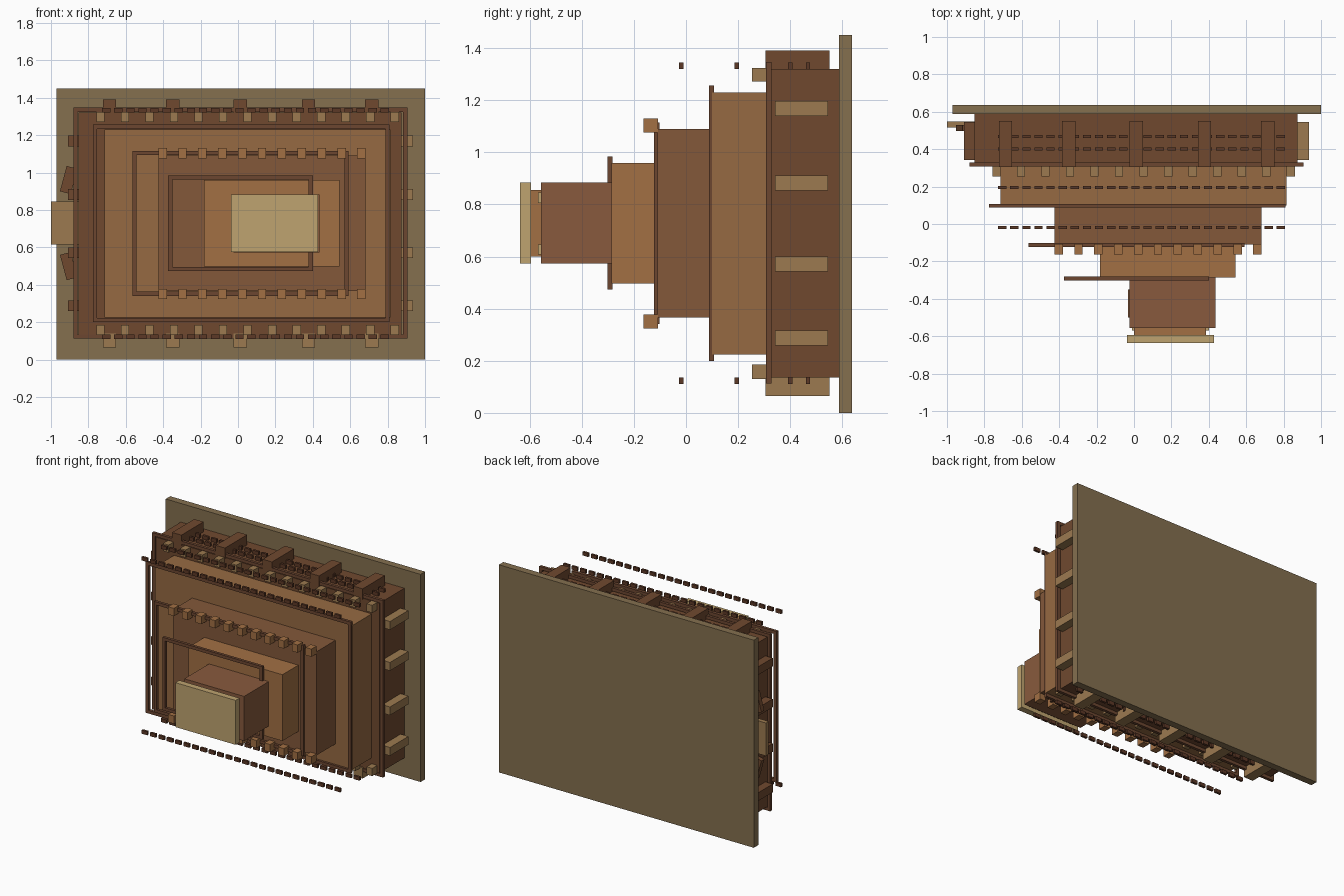
import bpy, bmesh
from math import radians
from mathutils import Matrix, Vector

if "Cube" in bpy.data.objects:
    bpy.data.objects.remove(bpy.data.objects["Cube"])


def mat(name, hexcol):
    m = bpy.data.materials.new(name)
    rgb = [int(hexcol[i:i + 2], 16) / 255 for i in (0, 2, 4)]
    m.diffuse_color = [((c + 0.055) / 1.055) ** 2.4 for c in rgb] + [1]
    m.use_nodes = True
    m.node_tree.nodes["Principled BSDF"].inputs["Base Color"].default_value = m.diffuse_color
    return m


PLATE = mat("olive_brown", "85704f")
DARK = mat("dark_brown", "70492f")
TRIM = mat("trim_brown", "6c4630")
OAK = mat("oak", "966a42")
WALNUT = mat("walnut", "83583a")
AMBER = mat("amber", "a27044")
RUSSET = mat("russet", "885a3d")
TAN = mat("tan", "9c7a50")
PALE = mat("pale", "bfa470")
DASH = mat("dash_brown", "5c3826")


def boxes(name, material, spans, tilt=0):
    """One object from boxes, each given as (x0, x1, y0, y1, z0, z1)."""
    bm = bmesh.new()
    for x0, x1, y0, y1, z0, z1 in spans:
        c = Vector(((x0 + x1) / 2, (y0 + y1) / 2, (z0 + z1) / 2))
        bmesh.ops.create_cube(bm, size=1, matrix=Matrix.Translation(c)
                              @ Matrix.Rotation(radians(tilt), 4, 'Y')
                              @ Matrix.Diagonal((x1 - x0, y1 - y0, z1 - z0, 1)))
    me = bpy.data.meshes.new(name)
    bm.to_mesh(me)
    bm.free()
    me.materials.append(material)
    ob = bpy.data.objects.new(name, me)
    bpy.context.collection.objects.link(ob)
    return ob


def frame(name, x0, x1, y0, y1, z0, z1, w=0.022):
    """Open rectangular border made of four bars."""
    boxes(name, TRIM, [(x0, x1, y0, y1, z0, z0 + w), (x0, x1, y0, y1, z1 - w, z1),
                       (x0, x0 + w, y0, y1, z0 + w, z1 - w),
                       (x1 - w, x1, y0, y1, z0 + w, z1 - w)])


def row(name, material, first, last, n, width, y0, y1, z0, z1):
    """Evenly spaced blocks along x."""
    cs = [first + (last - first) * i / (n - 1) for i in range(n)]
    boxes(name, material, [(c - width / 2, c + width / 2, y0, y1, z0, z1) for c in cs])


# Back plate and stepped body
boxes("back_plate", PLATE, [(-0.97, 1.0, 0.587, 0.637, 0, 1.45)])
boxes("tier_1", DARK, [(-0.853, 0.875, 0.312, 0.587, 0.135, 1.32)])
boxes("tier_2", OAK, [(-0.713, 0.815, 0.10, 0.312, 0.224, 1.23)])
boxes("tier_3", WALNUT, [(-0.425, 0.682, -0.11, 0.10, 0.366, 1.09)])
boxes("tier_4", AMBER, [(-0.182, 0.543, -0.285, -0.11, 0.497, 0.96)])
boxes("tier_5", RUSSET, [(-0.025, 0.437, -0.557, -0.285, 0.573, 0.884)])
boxes("tier_5_side_pad", RUSSET, [(-0.031, -0.02, -0.50, -0.35, 0.65, 0.80)])

# Front panel on its neck
boxes("neck", AMBER, [(0.0, 0.385, -0.596, -0.557, 0.60, 0.856)])
boxes("neck_studs", PALE, [(x, x + 0.04, -0.569, -0.556, z, z + 0.04)
                           for x in (-0.01, 0.36) for z in (0.607, 0.805)])
boxes("front_panel", PALE, [(-0.038, 0.427, -0.637, -0.594, 0.574, 0.884)])

# Trim frames around each step
frame("frame_1", -0.88, 0.905, 0.308, 0.328, 0.112, 1.347)
frame("frame_2", -0.775, 0.81, 0.088, 0.108, 0.20, 1.256)
frame("frame_3", -0.565, 0.592, -0.122, -0.102, 0.341, 1.115)
frame("frame_4", -0.373, 0.40, -0.302, -0.282, 0.474, 0.984)

# Ribs on all four sides of the first tier
rib_x = (-0.687, -0.35, 0.013, 0.377, 0.714)
rib_z = (0.288, 0.571, 0.882, 1.168)
boxes("top_ribs", DARK, [(x - .036, x + .036, 0.305, 0.55, 1.315, 1.39) for x in rib_x])
boxes("bottom_ribs", TAN, [(x - .036, x + .036, 0.305, 0.55, 0.065, 0.14) for x in rib_x])
boxes("right_ribs", TAN, [(0.87, 0.935, 0.342, 0.545, z - .029, z + .029) for z in rib_z])
boxes("left_ribs", DARK, [(-0.91, -0.85, 0.342, 0.545, z - .029, z + .029) for z in rib_z])

# Dentil blocks above and below tiers two and three
for side, za, zb in (("upper", (1.271, 1.324), (1.076, 1.13)),
                     ("lower", (0.131, 0.185), (0.324, 0.378))):
    row(side + "_large_dentils", TAN, -0.735, 0.838, 13, 0.044, 0.253, 0.308, *za)
    row(side + "_small_dentils", AMBER, -0.403, 0.66, 11, 0.045, -0.164, -0.108, *zb)

# Fine dashed beading, above and below
for i, y in enumerate((-0.018, 0.195, 0.40, 0.468)):
    for side, z in (("top", 1.32), ("bottom", 0.11)):
        row(f"{side}_beading_{i + 1}", DASH, -0.705, 0.785, 24, 0.044,
            y - 0.008, y + 0.008, z, z + 0.025)

# Left side bracket and its two tilted braces
boxes("left_bracket", TAN, [(-1.0, -0.853, 0.516, 0.547, 0.615, 0.845)])
boxes("upper_brace", DARK, [(-0.935, -0.875, 0.496, 0.528, 0.89, 1.03)], 15)
boxes("lower_brace", DARK, [(-0.935, -0.875, 0.496, 0.528, 0.43, 0.57)], -15)
